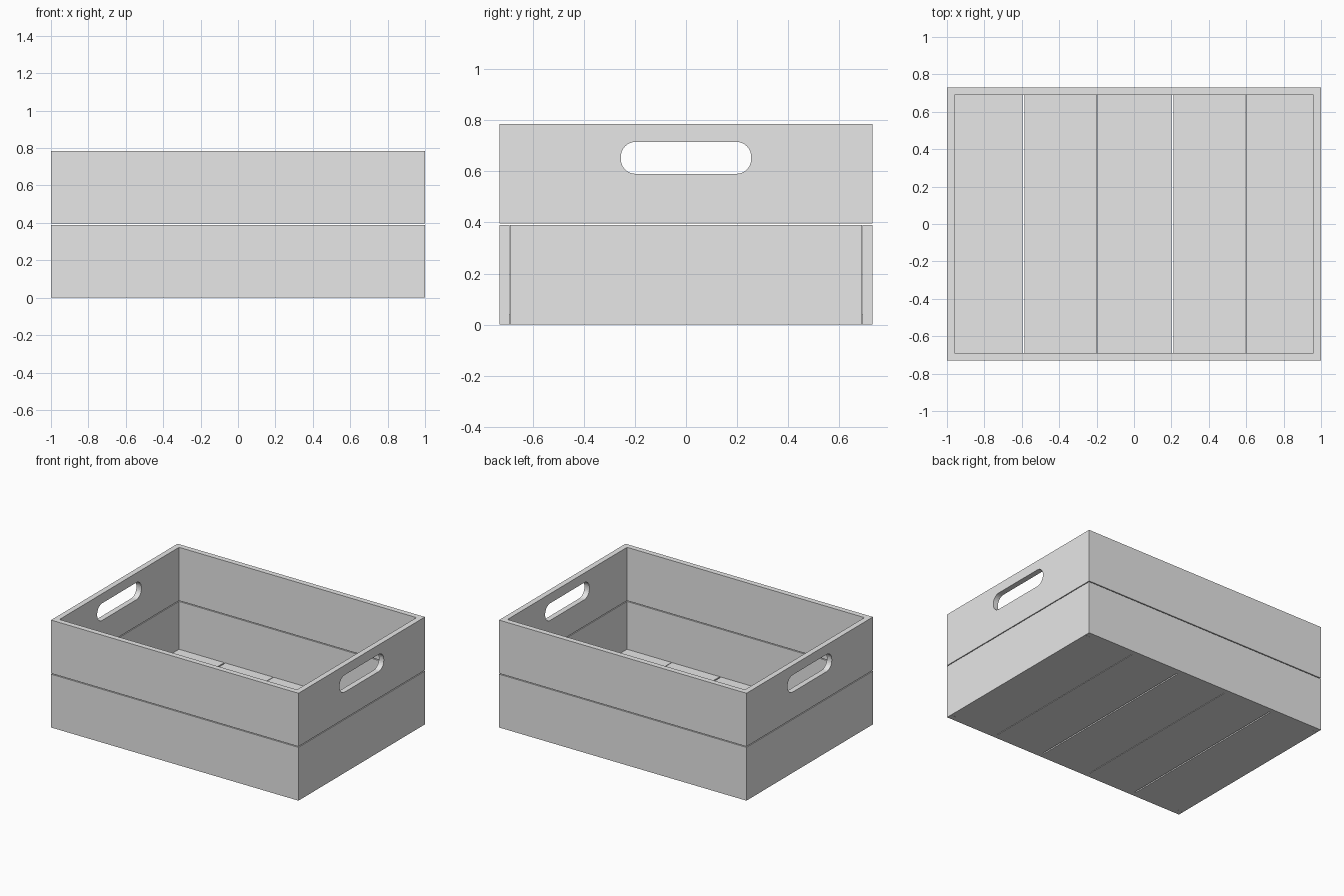
import bpy, bmesh, math
from mathutils import Vector

old = bpy.data.objects.get("Cube")
if old:
    bpy.data.objects.remove(old, do_unlink=True)

LENGTH, DEPTH, HEIGHT = 2.0, 1.46, 0.785
THICK, SEAM = 0.04, 0.006
BOARD = (HEIGHT - SEAM) / 2
INNER_Y = DEPTH / 2 - THICK

grey = bpy.data.materials.new("plain grey")
grey.use_nodes = True
grey.diffuse_color = (0.8, 0.8, 0.8, 1)
grey.node_tree.nodes["Principled BSDF"].inputs["Base Color"].default_value = (0.8, 0.8, 0.8, 1)


def finish(name, bm):
    bmesh.ops.recalc_face_normals(bm, faces=bm.faces)
    mesh = bpy.data.meshes.new(name)
    bm.to_mesh(mesh)
    bm.free()
    mesh.materials.append(grey)
    obj = bpy.data.objects.new(name, mesh)
    bpy.context.collection.objects.link(obj)


def board(name, low, high):
    """Box between two opposite corners."""
    low, high = Vector(low), Vector(high)
    bm = bmesh.new()
    bmesh.ops.create_cube(bm, size=1)
    for v in bm.verts:
        v.co = (low + high) / 2 + v.co * (high - low)
    finish(name, bm)


def rounded_slot(half_width, z_low, z_high, radius, steps=8):
    """Outline of a rounded rectangle as (y, z) points."""
    points = []
    centres = [(half_width - radius, z_high - radius), (radius - half_width, z_high - radius),
               (radius - half_width, z_low + radius), (half_width - radius, z_low + radius)]
    for corner, (cy, cz) in enumerate(centres):
        for i in range(steps + 1):
            a = math.pi / 2 * (corner + i / steps)
            points.append((cy + radius * math.cos(a), cz + radius * math.sin(a)))
    return points


def handle_board(name, x, z_low, z_high):
    """End board with a hand hole, extruded from its flat outline."""
    bm = bmesh.new()
    outline = [(-INNER_Y, z_low), (INNER_Y, z_low), (INNER_Y, z_high), (-INNER_Y, z_high)]
    edges = []
    for loop in (outline, rounded_slot(0.255, 0.59, 0.715, 0.058)):
        verts = [bm.verts.new((x, y, z)) for y, z in loop]
        edges += [bm.edges.new((v, verts[i - 1])) for i, v in enumerate(verts)]
    bmesh.ops.triangle_fill(bm, edges=edges, use_beauty=True)
    grown = bmesh.ops.extrude_face_region(bm, geom=bm.faces[:])["geom"]
    bmesh.ops.translate(bm, vec=(THICK, 0, 0),
                        verts=[g for g in grown if isinstance(g, bmesh.types.BMVert)])
    finish(name, bm)


# Long front and back boards, two high
upper = HEIGHT - BOARD
for side, y in (("front", -DEPTH / 2), ("back", INNER_Y)):
    for level, z in (("lower", 0), ("upper", upper)):
        board(f"{side}_{level}_board", (-LENGTH / 2, y, z), (LENGTH / 2, y + THICK, z + BOARD))

# End boards, the upper ones with hand holes
gap = 0.001
for side, x in (("right", -LENGTH / 2), ("left", LENGTH / 2 - THICK)):
    board(f"{side}_lower_board", (x, gap - INNER_Y, 0), (x + THICK, INNER_Y - gap, BOARD))
    handle_board(f"{side}_upper_board", x, upper, HEIGHT)

# Floor slats with narrow gaps
cuts = [-0.96, -0.59, -0.197, 0.205, 0.598, 0.96]
half_gaps = [0, 0.005, 0.002, 0.005, 0.002, 0]
for i in range(5):
    board(f"floor_slat_{i + 1}", (cuts[i] + half_gaps[i], -INNER_Y, 0),
          (cuts[i + 1] - half_gaps[i + 1], INNER_Y, THICK))
